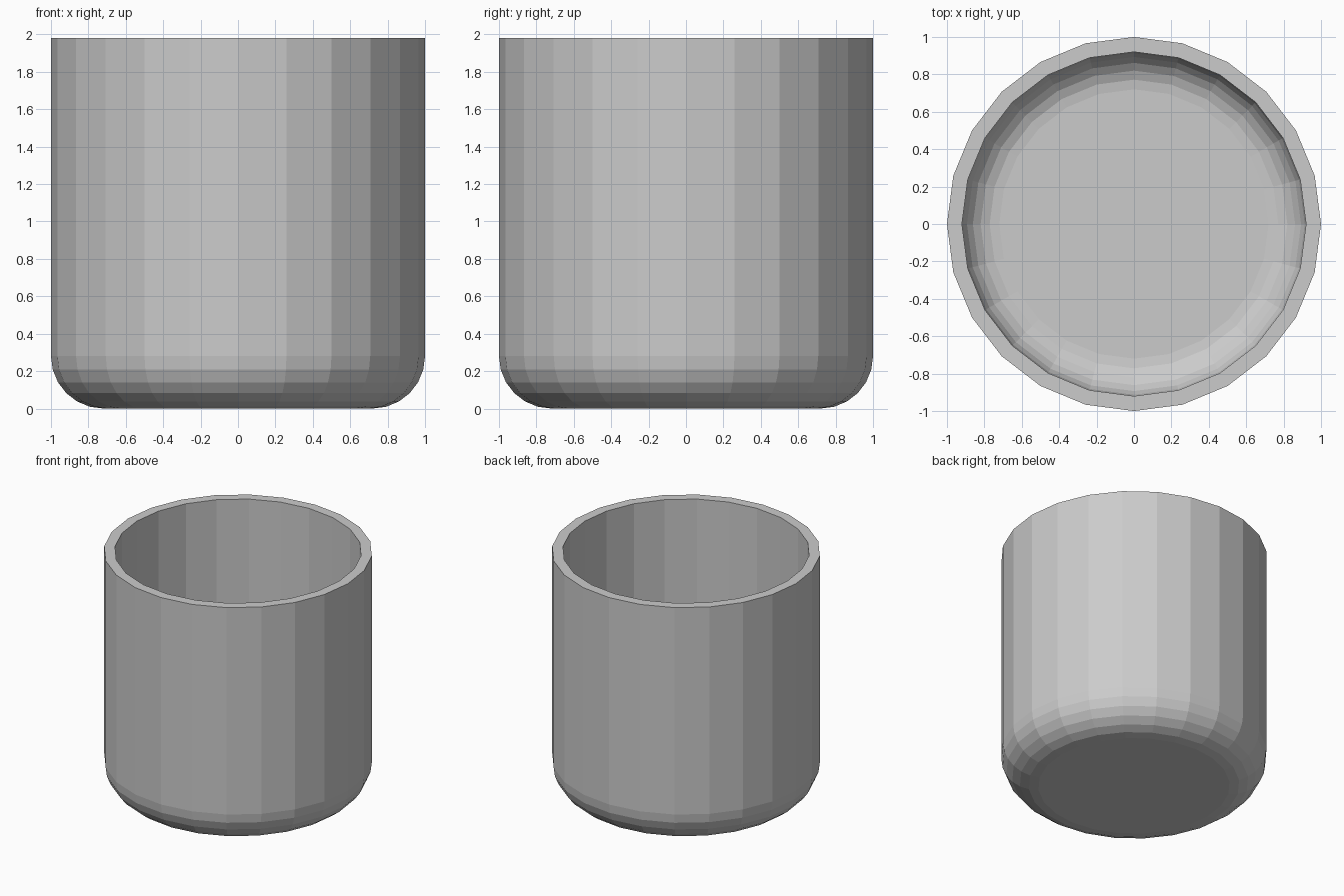
import bpy, bmesh
from math import sin, cos, pi

if "Cube" in bpy.data.objects:
    bpy.data.objects.remove(bpy.data.objects["Cube"])

SIDES, STEPS = 24, 6
HEIGHT, RADIUS, BEVEL, WALL = 1.98, 1.0, 0.28, 0.08


def rounded_corner(radius):
    """Quarter arc from the flat base up to the wall, as (r, z) points."""
    arc = [pi / 2 * i / STEPS for i in range(STEPS + 1)]
    return [(RADIUS - BEVEL + radius * sin(a), BEVEL - radius * cos(a)) for a in arc]


# Profile: outside going up, over the rim, then down the inside
outer = rounded_corner(BEVEL) + [(RADIUS, HEIGHT)]
inner = [(RADIUS - WALL, HEIGHT)] + rounded_corner(BEVEL - WALL)[::-1]

# Revolve the profile into a closed, low-poly cup
bm = bmesh.new()
rings = [[bm.verts.new((r * cos(2 * pi * i / SIDES), r * sin(2 * pi * i / SIDES), z))
          for i in range(SIDES)] for r, z in outer + inner]
for low, high in zip(rings, rings[1:]):
    for i in range(SIDES):
        j = (i + 1) % SIDES
        bm.faces.new((low[i], low[j], high[j], high[i]))

# Underside and inner floor
bm.faces.new(rings[0][::-1])
bm.faces.new(rings[-1])
bmesh.ops.recalc_face_normals(bm, faces=bm.faces)

mesh = bpy.data.meshes.new("cup")
bm.to_mesh(mesh)
bm.free()
bpy.context.collection.objects.link(bpy.data.objects.new("cup", mesh))
